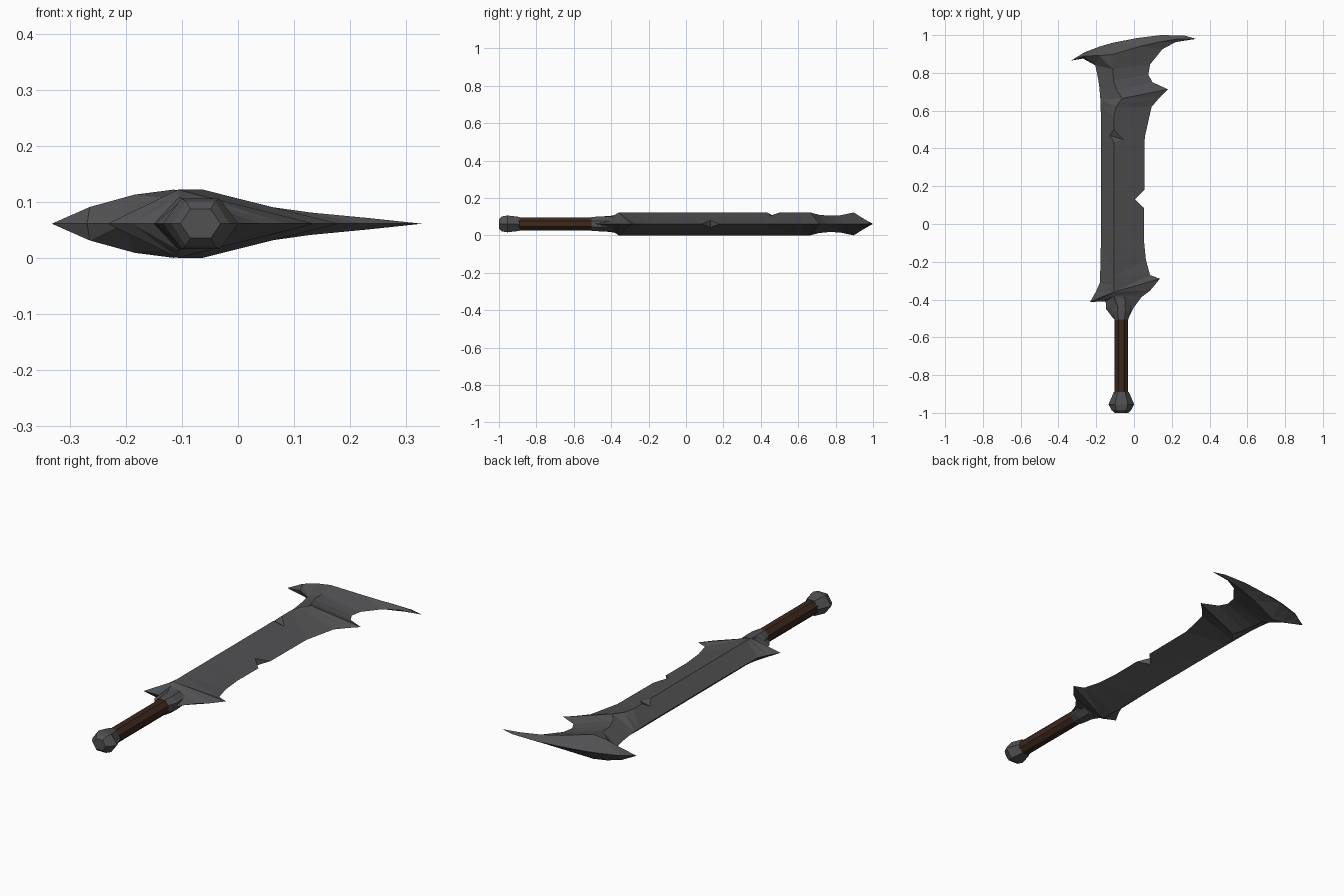
import bpy, bmesh, math

if "Cube" in bpy.data.objects:
    bpy.data.objects.remove(bpy.data.objects["Cube"])

ZC = 0.061   # mid plane of the flat-lying sword
XC = -0.067  # grip axis


def material(name, rgb):
    m = bpy.data.materials.new(name)
    m.diffuse_color = (*rgb, 1)
    m.use_nodes = True
    m.node_tree.nodes["Principled BSDF"].inputs["Base Color"].default_value = m.diffuse_color
    return m


steel = material("dark steel", (0.082, 0.082, 0.086))
wood = material("dark brown grip", (0.045, 0.021, 0.012))


def finish(name, bm, mat=None):
    bmesh.ops.recalc_face_normals(bm, faces=bm.faces)
    me = bpy.data.meshes.new(name)
    bm.to_mesh(me)
    bm.free()
    ob = bpy.data.objects.new(name, me)
    bpy.context.collection.objects.link(ob)
    if mat:
        me.materials.append(mat)
    return ob


def loft(name, rings, sides, turn, mat):
    """Rings of (y, half width, half height) around the grip axis."""
    bm = bmesh.new()
    loops = []
    for y, rx, rz in rings:
        loops.append([bm.verts.new((XC + rx * math.cos(a), y, ZC + rz * math.sin(a)))
                      for a in (turn + 2 * math.pi * i / sides for i in range(sides))])
    for p, q in zip(loops, loops[1:]):
        for i in range(sides):
            j = (i + 1) % sides
            bm.faces.new((p[i], p[j], q[j], q[i]))
    bm.faces.new(loops[0])
    bm.faces.new(loops[-1])
    return finish(name, bm, mat)


# Blade: rows of (left edge, ridge, right edge); ridge height is third value
H = ZC
shaft = [
    ((-.11, -.50), (-.067, -.50, .034), (-.03, -.50)),
    ((-.148, -.45), (-.08, -.45, .04), (0, -.44)),
    ((-.15, -.41), (-.10, -.405, .043), (.04, -.387)),
    ((-.19, -.411), (-.105, -.38, .048), (.085, -.353)),
    ((-.233, -.413), (-.107, -.36, H), (.137, -.29)),
    ((-.20, -.355), (-.107, -.33, H), (.085, -.27)),
    ((-.18, -.31), (-.107, -.28, H), (.063, -.19)),
    ((-.175, -.08), (-.107, -.08, H), (.052, -.08)),
    ((-.175, .45), (-.107, .45, H), (.057, .46)),
    ((-.175, .57), (-.107, .57, H), (.093, .62)),
    ((-.177, .62), (-.095, .62, H), (.136, .67)),
    ((-.178, .66), (-.063, .665, H), (.18, .713)),
    ((-.183, .72), (-.092, .71, .049), (.098, .75)),
    ((-.19, .77), (-.108, .76, .044), (.076, .79)),
    ((-.205, .84), (-.113, .82, .045), (.085, .845)),
]
# Crescent head: columns of (inner edge, ridge, outer edge) from tip to tip
head = [
    ((-.333, .865), (-.333, .865, 0), (-.333, .865)),
    ((-.27, .876), (-.265, .889, .03), (-.26, .91)),
    ((-.205, .84), (-.185, .892, .052), (-.18, .94)),
    ((-.113, .82, .045), (-.115, .897, H), (-.11, .96)),
    ((.085, .845), (.03, .94, .034), (.02, .985)),
    ((.15, .925), (.13, .963, .02), (.14, 1.0)),
    ((.22, .963), (.235, .98, .01), (.265, .998)),
    ((.329, .98), (.329, .98, 0), (.329, .98)),
]
bm = bmesh.new()
cache = {}


def vert(p, side):
    h = side * p[2] if len(p) > 2 else 0
    key = (p[0], p[1], round(h, 4))
    if key not in cache:
        cache[key] = bm.verts.new((p[0], p[1], ZC + h))
    return cache[key]


for rows in (shaft, head):
    for a, b in zip(rows, rows[1:]):
        for k in (0, 1):
            for side in (1, -1):
                quad = [vert(p, side) for p in (a[k], a[k + 1], b[k + 1], b[k])]
                quad = list(dict.fromkeys(quad))
                if len(quad) > 2:
                    bm.faces.new(quad)
bmesh.ops.holes_fill(bm, edges=[e for e in bm.edges if e.is_boundary], sides=6)
bmesh.ops.triangulate(bm, faces=bm.faces)
blade = finish("blade", bm, steel)


# Battle damage: a notch in the edge and a nick in the upper ridge
def prism(name, outline, lift):
    b = bmesh.new()
    n = len(outline)
    ends = [[b.verts.new(lift(u, v, t)) for u, v in outline] for t in (0, 1)]
    b.faces.new(ends[0])
    b.faces.new(ends[1])
    for i in range(n):
        j = (i + 1) % n
        b.faces.new((ends[0][i], ends[0][j], ends[1][j], ends[1][i]))
    ob = finish(name, b)
    ob.hide_render = True
    return ob


cutters = [
    prism("edge_notch_cutter", [(.005, .13), (.105, .036), (.105, .23)],
          lambda u, v, t: (u, v, -.1 + .3 * t)),
    prism("ridge_nick_cutter", [(.46, .103), (.40, .143), (.54, .143)],
          lambda u, v, t: (-.16 + .12 * t, u + .02 - .04 * t, v)),
]
for c in cutters:
    mod = blade.modifiers.new(c.name, 'BOOLEAN')
    mod.operation = 'DIFFERENCE'
    mod.solver = 'EXACT'
    mod.object = c
bpy.context.view_layer.update()
cut = bpy.data.meshes.new_from_object(
    blade.evaluated_get(bpy.context.evaluated_depsgraph_get()))
blade.modifiers.clear()
blade.data = cut
for c in cutters:
    bpy.data.objects.remove(c)
cut.materials.clear()
cut.materials.append(steel)

# Collar, grip and pommel along one axis
loft("collar", [(-.505, .04, .040), (-.46, .055, .043), (-.39, .05, .043)], 8, math.pi / 8, steel)
loft("grip", [(-.90, .038, .038), (-.50, .038, .038)], 8, math.pi / 8, wood)
loft("pommel", [(-1, .036, .030), (-.985, .052, .046), (-.955, .068, .052),
                (-.89, .040, .043)], 6, 0, steel)
